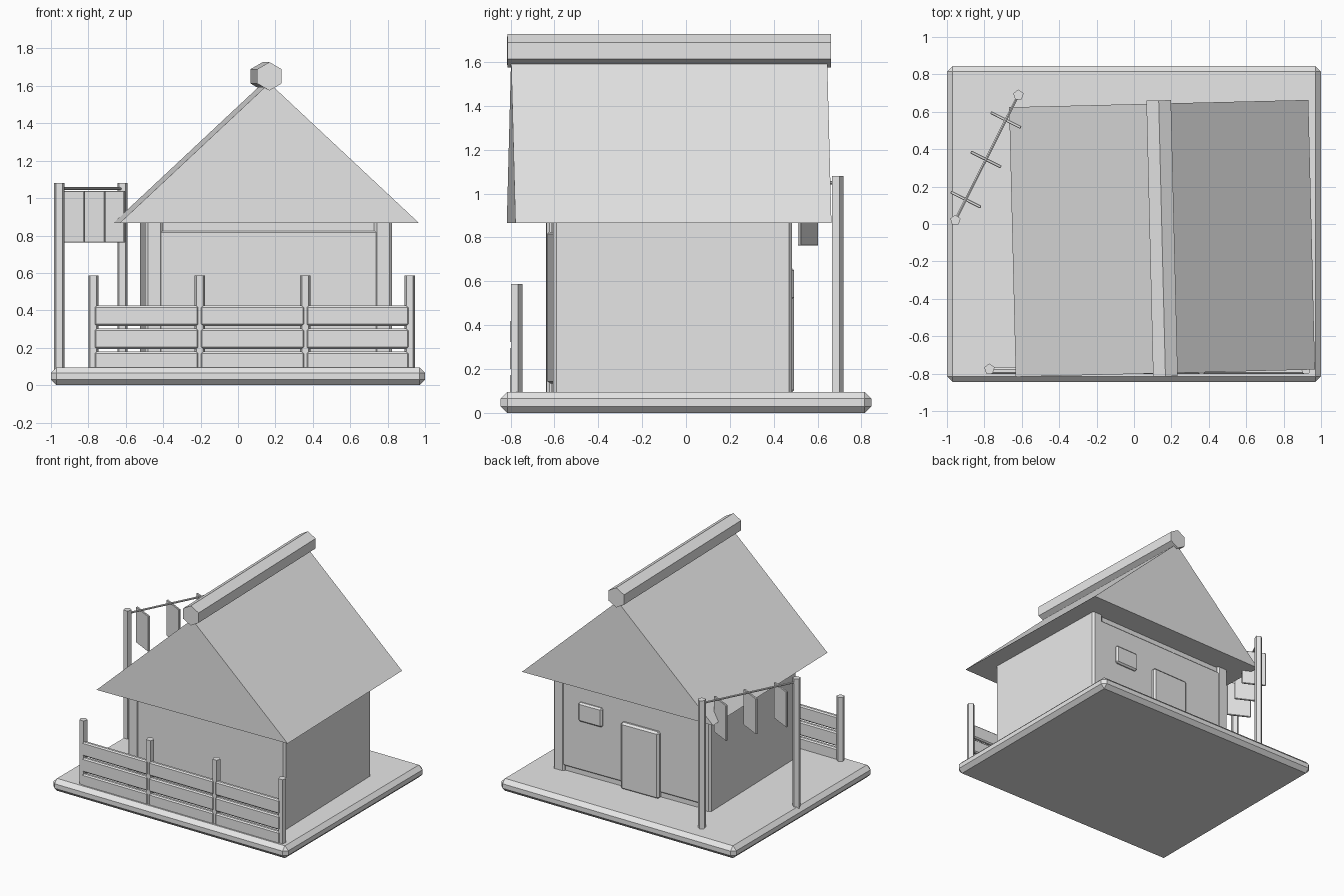
import bpy, bmesh, math
from mathutils import Vector, Matrix

if "Cube" in bpy.data.objects:
    bpy.data.objects.remove(bpy.data.objects["Cube"])

grey = bpy.data.materials.new("plain_grey")
grey.diffuse_color = (0.8, 0.8, 0.8, 1)
grey.use_nodes = True
grey.node_tree.nodes["Principled BSDF"].inputs["Base Color"].default_value = grey.diffuse_color

# The house sits slightly turned on its base
HOUSE = Matrix.Translation((0.15, -0.077, 0)) @ Matrix.Rotation(math.radians(1.4), 4, 'Z')


def finish(name, bm, matrix=None):
    if matrix:
        bm.transform(matrix)
    bmesh.ops.recalc_face_normals(bm, faces=bm.faces[:])
    me = bpy.data.meshes.new(name)
    bm.to_mesh(me)
    bm.free()
    me.materials.append(grey)
    ob = bpy.data.objects.new(name, me)
    bpy.context.collection.objects.link(ob)
    return ob


def box(name, lo, hi, bevel=0, matrix=None):
    lo, hi = Vector(lo), Vector(hi)
    bm = bmesh.new()
    bmesh.ops.create_cube(bm, size=1)
    for v in bm.verts:
        v.co = Vector([(lo[i] + hi[i]) / 2 + v.co[i] * (hi[i] - lo[i]) for i in range(3)])
    if bevel:
        bmesh.ops.bevel(bm, geom=bm.edges[:], offset=bevel, segments=1, affect='EDGES')
    return finish(name, bm, matrix)


def rod(name, a, b, radius, sides, spin=0, matrix=None):
    a, b = Vector(a), Vector(b)
    bm = bmesh.new()
    bmesh.ops.create_cone(bm, cap_ends=True, segments=sides, radius1=radius,
                          radius2=radius, depth=(b - a).length)
    turn = (b - a).to_track_quat('Z', 'Y').to_matrix().to_4x4()
    bm.transform(Matrix.Translation((a + b) / 2) @ turn @ Matrix.Rotation(spin, 4, 'Z'))
    return finish(name, bm, matrix)


# Base slab
box("base", (-1, -0.845, 0), (1, 0.845, 0.095), 0.03)

# House core, thick side walls, front and back panels
box("house_core", (-0.62, -0.525, 0.07), (0.62, 0.525, 0.87), 0, HOUSE)
for side, x0, x1 in (("left", -0.66, -0.565), ("right", 0.565, 0.66)):
    box(side + "_wall", (x0, -0.545, 0.07), (x1, 0.545, 0.89), 0.014, HOUSE)
for side, s in (("front", -1), ("back", 1)):
    y0, y1 = sorted((s * 0.5, s * 0.54))
    box(side + "_panel", (-0.6, y0, 0.135), (0.6, y1, 0.825), 0.008, HOUSE)

# Door and window on the back
box("door", (-0.24, 0.52, 0.09), (0.08, 0.568, 0.605), 0.014, HOUSE)
box("window", (0.24, 0.52, 0.515), (0.44, 0.56, 0.662), 0.012, HOUSE)

# Solid gable roof
bm = bmesh.new()
ends = [[bm.verts.new((x, y, z)) for x, z in ((-0.8, 0.867), (0.8, 0.867), (0, 1.615))]
        for y in (-0.721, 0.721)]
for end in ends:
    bm.faces.new(end)
for i in range(3):
    j = (i + 1) % 3
    bm.faces.new((ends[0][i], ends[0][j], ends[1][j], ends[1][i]))
finish("roof", bm, HOUSE)

# Hexagonal ridge beam
rod("ridge_beam", (0, -0.738, 1.651), (0, 0.738, 1.651), 0.076, 6, 0, HOUSE)

# Fence: four posts, three rows of rails
posts = (-0.773, -0.205, 0.36, 0.919)
for x in posts:
    rod("fence_post", (x, -0.775, 0.06), (x, -0.775, 0.587), 0.029, 5, math.radians(180))
for x0, x1 in zip(posts, posts[1:]):
    for z in (0.125, 0.248, 0.371):
        box("fence_rail", (x0 + 0.004, -0.803, z - 0.054), (x1 - 0.004, -0.768, z + 0.054), 0.009)

# Washing line: two poles, rope and three hanging cloths
a, b = Vector((-0.955, 0.02, 0)), Vector((-0.618, 0.69, 0))
for p in (a, b):
    rod("line_pole", p + Vector((0, 0, 0.03)), p + Vector((0, 0, 1.08)), 0.029, 5,
        math.radians(180))
up = Vector((0, 0, 1.05))
rod("washing_rope", a + up, b + up, 0.008, 6)
heading = math.atan2(b.y - a.y, b.x - a.x)
for t in (0.165, 0.485, 0.8):
    place = Matrix.Translation(a.lerp(b, t)) @ Matrix.Rotation(heading, 4, 'Z')
    box("hanging_cloth", (-0.008, -0.09, 0.763), (0.008, 0.09, 1.038), 0.003, place)
